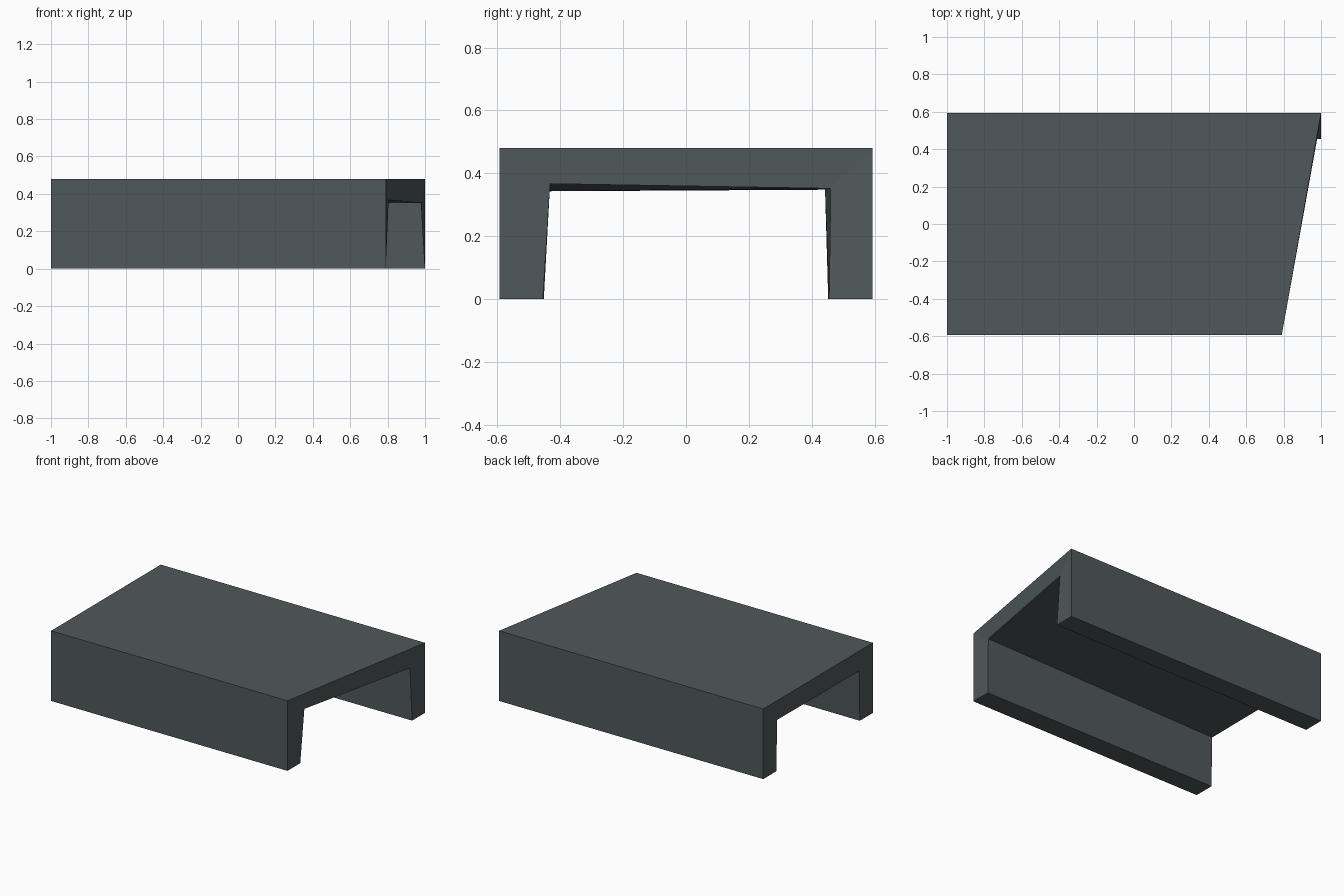
import bpy
import bmesh

cube = bpy.data.objects.get("Cube")
if cube:
    bpy.data.objects.remove(cube, do_unlink=True)

# Dark slate finish
slate = bpy.data.materials.new("dark_slate")
slate.use_nodes = True
colour = (0.081, 0.099, 0.106, 1.0)
slate.diffuse_color = colour
slate.node_tree.nodes["Principled BSDF"].inputs["Base Color"].default_value = colour

HALF_DEPTH, HEIGHT = 0.593, 0.48

# Channel profile at each end: front leg, tunnel, back leg, then the top edge
square_end = [
    (-1, -HALF_DEPTH, 0), (-1, -0.452, 0), (-1, -0.445, 0.343),
    (-1, 0.442, 0.348), (-1, 0.452, 0), (-1, HALF_DEPTH, 0),
    (-1, HALF_DEPTH, HEIGHT), (-1, -HALF_DEPTH, HEIGHT),
]
slanted_end = [
    (0.79, -HALF_DEPTH, 0), (0.79, -0.455, 0), (0.805, -0.432, 0.367),
    (0.98, 0.46, 0.352), (1, 0.455, 0), (1, HALF_DEPTH, 0),
    (1, HALF_DEPTH, HEIGHT), (0.79, -HALF_DEPTH, HEIGHT),
]

bm = bmesh.new()
rings = [[bm.verts.new(p) for p in ring] for ring in (square_end, slanted_end)]

# Long walls between the two ends
for i in range(8):
    j = (i + 1) % 8
    bm.faces.new((rings[0][i], rings[0][j], rings[1][j], rings[1][i]))

# End caps: front leg, lintel and back leg
for ring in rings:
    for cap in ((0, 1, 2, 7), (7, 2, 3, 6), (3, 4, 5, 6)):
        bm.faces.new([ring[k] for k in cap])

bmesh.ops.recalc_face_normals(bm, faces=bm.faces[:])
mesh = bpy.data.meshes.new("channel_block")
bm.to_mesh(mesh)
bm.free()
mesh.materials.append(slate)
block = bpy.data.objects.new("channel_block", mesh)
bpy.context.collection.objects.link(block)
